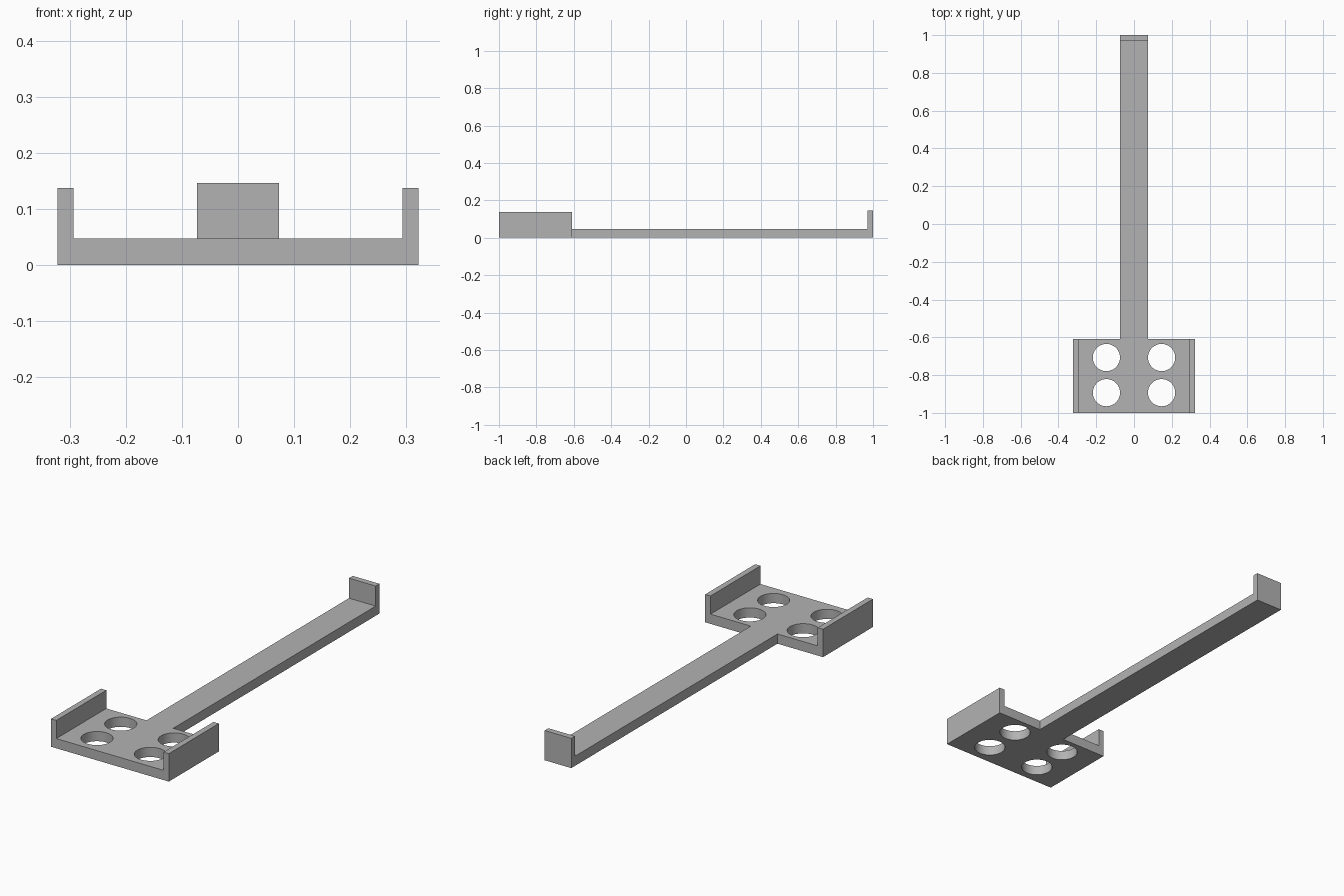
import bpy
import bmesh
from mathutils import Vector

if "Cube" in bpy.data.objects:
    bpy.data.objects.remove(bpy.data.objects["Cube"], do_unlink=True)

HALF_W, WALL, THICK, WALL_H = 0.322, 0.029, 0.048, 0.138
FRONT, PLATE_BACK, BACK = -1.0, -0.61, 1.0
ARM_HALF, LIP, LIP_H = 0.073, 0.029, 0.147
HOLE_R, HOLE_X, HOLE_YS = 0.072, 0.146, (-0.893, -0.707)

grey = bpy.data.materials.new("plain_grey")
grey.use_nodes = True
colour = (0.45, 0.45, 0.45, 1.0)
grey.diffuse_color = colour
grey.node_tree.nodes["Principled BSDF"].inputs["Base Color"].default_value = colour


def extrude_profile(name, points, offset):
    """Solid made by sweeping a closed profile along an offset."""
    bm = bmesh.new()
    face = bm.faces.new([bm.verts.new(p) for p in points])
    swept = bmesh.ops.extrude_face_region(bm, geom=[face])["geom"]
    verts = [v for v in swept if isinstance(v, bmesh.types.BMVert)]
    bmesh.ops.translate(bm, verts=verts, vec=Vector(offset))
    bmesh.ops.recalc_face_normals(bm, faces=bm.faces)
    mesh = bpy.data.meshes.new(name)
    bm.to_mesh(mesh)
    bm.free()
    mesh.materials.append(grey)
    obj = bpy.data.objects.new(name, mesh)
    bpy.context.collection.objects.link(obj)
    return obj


def combine(target, tool, operation):
    """Apply a boolean and discard the tool."""
    tool.hide_render = True
    mod = target.modifiers.new(operation.lower(), "BOOLEAN")
    mod.operation, mod.solver, mod.object = operation, "EXACT", tool
    bpy.context.view_layer.objects.active = target
    bpy.ops.object.modifier_apply(modifier=mod.name)
    bpy.data.objects.remove(tool, do_unlink=True)


# Tray: U-shaped section with a wall along each side
inner = HALF_W - WALL
right_half = [(HALF_W, 0), (HALF_W, WALL_H), (inner, WALL_H), (inner, THICK)]
section = right_half + [(-x, z) for x, z in reversed(right_half)]
holder = extrude_profile("slotted_holder", [(x, FRONT, z) for x, z in section],
                         (0, PLATE_BACK - FRONT, 0))

# Arm: L-shaped side profile with an upright lip at the far end
side = [(PLATE_BACK - LIP, 0), (BACK, 0), (BACK, LIP_H), (BACK - LIP, LIP_H),
        (BACK - LIP, THICK), (PLATE_BACK - LIP, THICK)]
arm = extrude_profile("arm", [(-ARM_HALF, y, z) for y, z in side],
                      (2 * ARM_HALF, 0, 0))
combine(holder, arm, "UNION")

# Four round holes through the tray floor
for x in (-HOLE_X, HOLE_X):
    for y in HOLE_YS:
        bpy.ops.mesh.primitive_cylinder_add(vertices=64, radius=HOLE_R, depth=4 * THICK,
                                            location=(x, y, THICK / 2))
        cutter = bpy.context.object
        cutter.name = "hole_cutter"
        cutter.data.materials.append(grey)
        combine(holder, cutter, "DIFFERENCE")

# Smooth hole walls, crisp edges elsewhere
bpy.ops.object.select_all(action="DESELECT")
holder.select_set(True)
bpy.context.view_layer.objects.active = holder
bpy.ops.object.shade_smooth_by_angle(angle=0.5)
